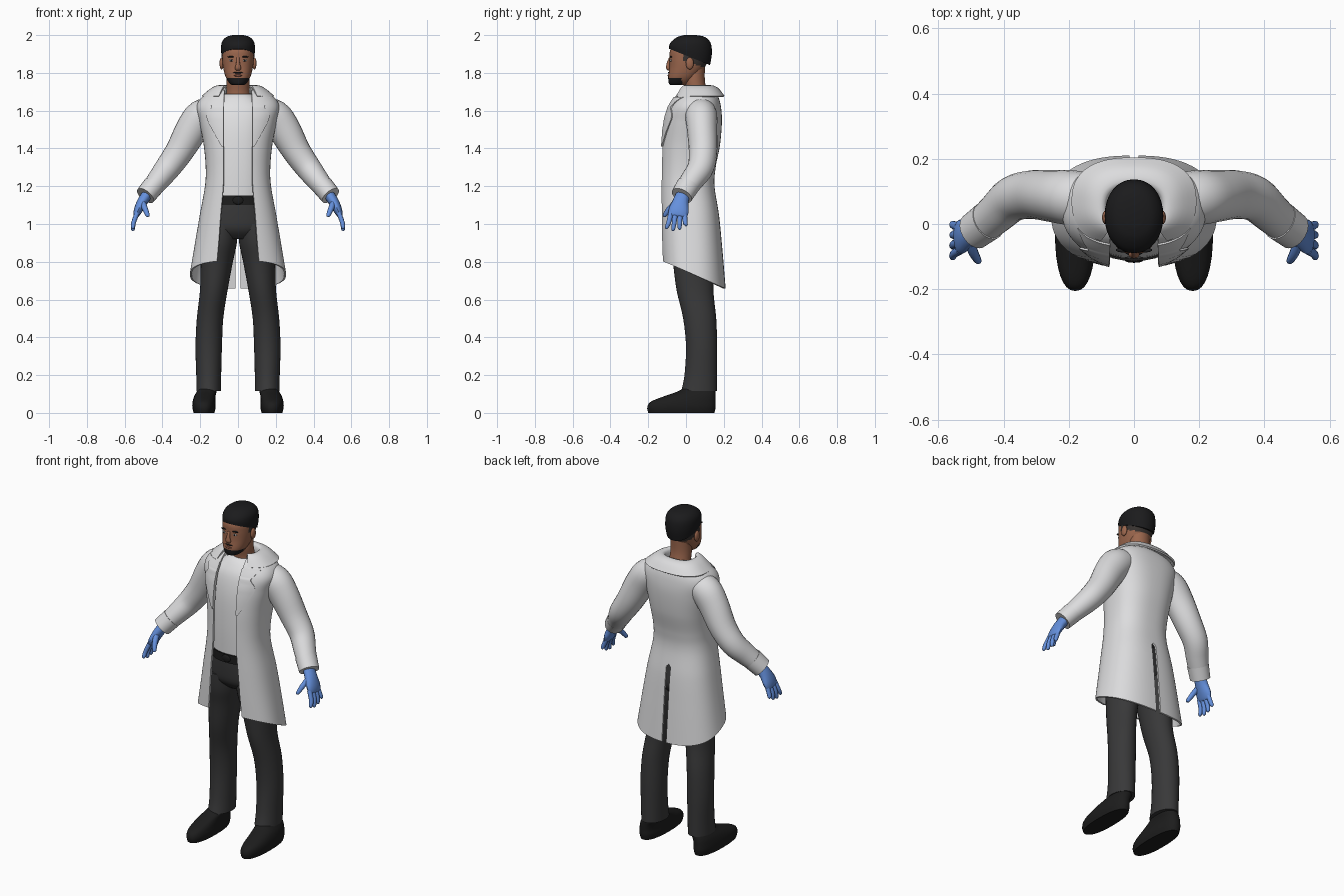
import bpy, bmesh, math
from mathutils import Vector

cube = bpy.data.objects.get("Cube")
if cube:
    bpy.data.objects.remove(cube, do_unlink=True)


def material(name, *rgb):
    m = bpy.data.materials.new(name)
    m.use_nodes = True
    m.diffuse_color = (*rgb, 1)
    m.node_tree.nodes["Principled BSDF"].inputs["Base Color"].default_value = (*rgb, 1)
    return m


COAT = material("coat white", .72, .72, .73)
SHIRT = material("shirt white", .76, .76, .77)
CLOTH = material("trouser charcoal", .04, .04, .041)
LEATHER = material("black leather", .012, .012, .012)
HAIR = material("black hair", .011, .011, .012)
FADE = material("short hair", .04, .033, .03)
SKIN = material("brown skin", .33, .135, .075)
LIPS = material("lip brown", .22, .075, .05)
GLOVE = material("glove blue", .13, .28, .72)
EYE = material("eye white", .7, .68, .65)


def finish(ob, mat, mirror=False, thick=0):
    """Apply modifiers, then smooth with sharp edges kept."""
    ob.data.materials.append(mat)
    if mirror:
        ob.modifiers.new("mirror", "MIRROR").merge_threshold = .001
    if thick:
        s = ob.modifiers.new("thickness", "SOLIDIFY")
        s.thickness, s.offset = thick, 0
    bpy.ops.object.select_all(action="DESELECT")
    ob.select_set(True)
    bpy.context.view_layer.objects.active = ob
    bpy.ops.object.convert(target="MESH")
    bpy.ops.object.shade_smooth_by_angle(angle=math.radians(45))
    return ob


def skin(name, rows, mat, closed=True, mirror=False, thick=0):
    """Join rows of points into a surface; closed rows are capped."""
    bm = bmesh.new()
    grid = [[bm.verts.new(p) for p in row] for row in rows]
    n = len(grid[0])
    for r, s in zip(grid, grid[1:]):
        for i in range(n if closed else n - 1):
            j = (i + 1) % n
            bm.faces.new((r[i], r[j], s[j], s[i]))
    if closed:
        bm.faces.new(grid[0])
        bm.faces.new(grid[-1])
    bmesh.ops.recalc_face_normals(bm, faces=bm.faces)
    me = bpy.data.meshes.new(name)
    bm.to_mesh(me)
    bm.free()
    ob = bpy.data.objects.new(name, me)
    bpy.context.collection.objects.link(ob)
    return finish(ob, mat, mirror, thick)


def refine(levels, k=4):
    """Smooth curve through the given tuples."""
    out = []
    for i in range(len(levels) - 1):
        quad = [levels[min(max(i + d, 0), len(levels) - 1)] for d in (-1, 0, 1, 2)]
        for s in range(k):
            t = s / k
            out.append(tuple(b + .5 * t * (c - a + t * (2*a - 5*b + 4*c - d + t * (3*(b - c) + d - a)))
                             for a, b, c, d in zip(*quad)))
    return out + [levels[-1]]


def power(v, p):
    return math.copysign(abs(v) ** p, v)


def outline(level, angle, p):
    z, x, a, front, back, tilt = level
    y = (front + back) / 2 - (back - front) / 2 * power(math.cos(angle), p)
    return a * power(math.sin(angle), p), y, z - tilt * y


def stack(name, levels, mat, p=1, n=32, mirror=False, k=4):
    """Levels: height, centre x, half width, front y, back y, tilt."""
    rows = []
    for l in refine([(*l, 0)[:6] for l in levels], k):
        ring = [outline(l, math.tau * i / n, p) for i in range(n)]
        rows.append([(x + l[1], y, z) for x, y, z in ring])
    return skin(name, rows, mat, mirror=mirror)


def shell(name, levels, mat, vent=0, n=28, p=.8):
    """Open-fronted garment; second value of a level is the front gap."""
    rows = []
    for l in levels:
        gap = vent if l[0] < 1.1 else 0
        start = math.asin((l[1] / l[2]) ** (1 / p))
        end = math.pi - math.asin((gap / l[2]) ** (1 / p))
        row = [outline(l, start + (end - start) * i / n, p) for i in range(n + 1)]
        row[-1] = (gap, *row[-1][1:])
        rows.append(row)
    return skin(name, rows, mat, closed=False, mirror=True, thick=.01)


def tube(name, stations, mat, n=16, k=4, mirror=True):
    """Stations: centre x, y, z and two radii, the second along y."""
    st = refine(stations, k)
    rows = []
    for i, s in enumerate(st):
        t = (Vector(st[min(i + 1, len(st) - 1)][:3]) - Vector(st[max(i - 1, 0)][:3])).normalized()
        v = Vector((0, 1, 0))
        v = (v - t * v.dot(t)).normalized()
        u = v.cross(t)
        rows.append([Vector(s[:3]) + u * s[3] * math.cos(q) + v * s[4] * math.sin(q)
                     for q in (math.tau * j / n for j in range(n))])
    return skin(name, rows, mat, mirror=mirror)


def ball(name, centre, size, mat, mirror=True):
    bm = bmesh.new()
    bmesh.ops.create_uvsphere(bm, u_segments=16, v_segments=10, radius=1)
    for v in bm.verts:
        v.co = Vector(c + s * q for c, s, q in zip(centre, size, v.co))
    me = bpy.data.meshes.new(name)
    bm.to_mesh(me)
    bm.free()
    ob = bpy.data.objects.new(name, me)
    bpy.context.collection.objects.link(ob)
    return finish(ob, mat, mirror)


def paint(ob, mat, rule):
    ob.data.materials.append(mat)
    for f in ob.data.polygons:
        if rule(*f.center):
            f.material_index = len(ob.data.materials) - 1


# Shoes and trousers
stack("shoes", [(0, .18, .055, -.2, .15), (.03, .18, .062, -.205, .157), (.06, .18, .06, -.185, .157),
                (.09, .175, .056, -.11, .157), (.115, .165, .052, -.04, .155), (.14, .16, .045, 0, .145)],
      LEATHER, .85, mirror=True)
stack("trouser_legs", [(1, .085, .085, -.095, .135), (.9, .098, .092, -.09, .15), (.8, .112, .085, -.07, .15),
                       (.65, .128, .073, -.05, .145), (.5, .148, .07, -.015, .16), (.35, .155, .07, 0, .165),
                       (.2, .155, .066, -.008, .165), (.115, .155, .066, -.025, .165)], CLOTH, mirror=True)
stack("trouser_seat", [(1.14, 0, .14, -.105, .12), (1.05, 0, .16, -.105, .135),
                       (.97, 0, .165, -.095, .145), (.92, 0, .1, -.05, .12)], CLOTH, .85)
stack("belt", [(1.1, 0, .147, -.113, .126), (1.15, 0, .147, -.113, .126)], LEATHER, .85, k=1)
ball("buckle", (0, -.112, 1.125), (.028, .007, .022), LEATHER, mirror=False)

# Shirt
stack("shirt", [(1.12, 0, .142, -.105, .12), (1.3, 0, .145, -.108, .13), (1.48, 0, .155, -.1, .15),
                (1.6, 0, .165, -.075, .155), (1.66, 0, .11, -.04, .135), (1.688, 0, .076, -.012, .12)], SHIRT, .85)

# Coat with slanted hem and back vent
coat = refine([(1.705, .07, .11, -.03, .14, 0), (1.675, .073, .18, -.055, .165, 0), (1.62, .075, .215, -.088, .18, 0),
               (1.54, .075, .2, -.112, .185, 0), (1.42, .075, .177, -.126, .175, 0), (1.3, .075, .166, -.13, .152, 0),
               (1.2, .077, .17, -.132, .146, 0), (1.05, .09, .197, -.132, .17, .03), (.9, .1, .223, -.13, .187, .15),
               (.75, .11, .25, -.126, .205, .45)], 10)
shell("coat_body", coat, COAT, vent=.014)

# Collar and lapels
shell("collar", refine([(1.69, .06, .085, -.02, .118, 0), (1.728, .065, .095, -.02, .125, 0),
                        (1.718, .08, .135, -.035, .165, 0), (1.675, .1, .188, -.06, .2, 0)]), COAT)
rows = []
for z, inner, outer in refine([(1.67, .073, .17), (1.63, .074, .145), (1.615, .075, .14), (1.57, .075, .165),
                               (1.5, .075, .135), (1.41, .075, .085)], 3):
    z0, _, a, front, back, _ = min(coat, key=lambda l: abs(l[0] - z))
    row = []
    for i in range(7):
        x = inner + (outer - inner) * i / 6
        angle = math.asin(min(x / a, .99) ** 1.25)
        y = (front + back) / 2 - (back - front) / 2 * math.cos(angle) ** .8
        row.append((x, y - .008, z))
    rows.append(row)
skin("lapels", rows, COAT, closed=False, mirror=True, thick=.01)

# Sleeves and cuffs
tube("sleeves", [(.12, .07, 1.6, .07, .08), (.19, .08, 1.572, .088, .085), (.245, .085, 1.5, .086, .08),
                 (.31, .09, 1.385, .075, .075), (.37, .078, 1.3, .068, .07), (.42, .035, 1.235, .06, .063),
                 (.465, -.005, 1.18, .052, .057)], COAT, n=24)
tube("cuffs", [(.447, .01, 1.203, .057, .062), (.49, -.022, 1.15, .054, .058)], COAT, n=24, k=2)

# Gloved hands
tube("palms", [(.475, -.012, 1.165, .028, .036), (.505, -.028, 1.12, .028, .042), (.528, -.038, 1.075, .023, .053),
               (.54, -.043, 1.045, .015, .048), (.543, -.044, 1.038, .006, .035)], GLOVE)
for i, finger in enumerate(("index", "middle", "ring", "little")):
    y, drop = -.08 + .024 * i, (.01, 0, .006, .025)[i]
    tip = y - .022 + .01 * i
    tube(finger + "_fingers", [(.533, y, 1.06, .013, .014), (.552, (y + tip) / 2, 1.01, .012, .013),
                               (.556, tip, .972 + drop, .01, .01), (.556, tip, .963 + drop, .003, .003)], GLOVE, n=10)
tube("thumbs", [(.505, -.05, 1.115, .016, .018), (.492, -.088, 1.08, .015, .015),
                (.478, -.113, 1.045, .011, .011), (.476, -.116, 1.038, .003, .003)], GLOVE, n=10)

# Neck and head, with beard and short hair marked by position
stack("neck", [(1.64, 0, .075, 0, .13), (1.7, 0, .062, 0, .112), (1.76, 0, .06, -.01, .1), (1.83, 0, .058, 0, .1)], SKIN)
head = stack("head", [(1.735, 0, .028, -.08, -.005), (1.745, 0, .045, -.091, .02), (1.78, 0, .066, -.094, .06),
                      (1.83, 0, .079, -.088, .1), (1.88, 0, .084, -.087, .12), (1.92, 0, .083, -.084, .128),
                      (1.96, 0, .072, -.06, .115), (1.985, 0, .04, -.03, .08)], SKIN, .88, n=48, k=6)
paint(head, HAIR, lambda x, y, z: z < 1.774 and y < -.02)
paint(head, FADE, lambda x, y, z: y > -.015 and z > 1.86 - .35 * y)
stack("hair", [(1.892, 0, .086, -.089, .127, .4), (1.93, 0, .09, -.088, .137, .2), (1.965, 0, .085, -.075, .13, .04),
               (1.99, 0, .062, -.045, .1, 0), (2, 0, .028, -.01, .055, 0)], HAIR, .95)

# Face details
tube("nose", [(0, -.084, 1.88, .008, .006), (0, -.093, 1.85, .01, .009), (0, -.094, 1.826, .017, .011),
              (0, -.088, 1.815, .012, .006)], SKIN, mirror=False)
ball("ears", (.087, .02, 1.85), (.011, .021, .032), SKIN)
ball("eyes", (.034, -.08, 1.866), (.014, .005, .006), EYE)
ball("pupils", (.034, -.084, 1.866), (.005, .003, .0055), HAIR)
ball("eyebrows", (.036, -.08, 1.885), (.02, .007, .004), HAIR)
ball("lips", (0, -.091, 1.786), (.021, .007, .006), LIPS, mirror=False)
ball("moustache", (0, -.09, 1.801), (.026, .005, .004), HAIR, mirror=False)
